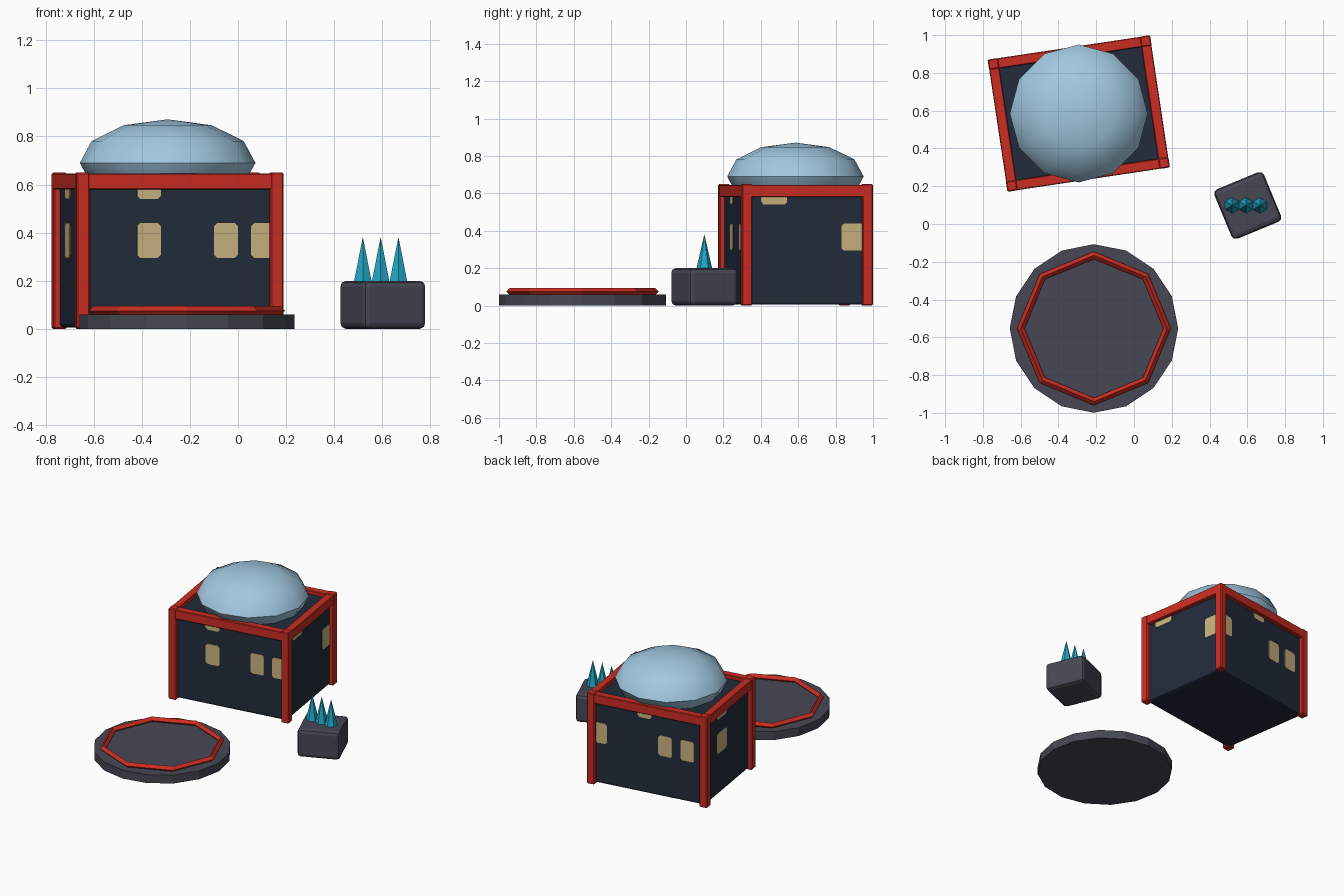
import bpy, bmesh, math
from mathutils import Matrix, Vector

if "Cube" in bpy.data.objects:
    bpy.data.objects.remove(bpy.data.objects["Cube"])


def material(name, rgb):
    m = bpy.data.materials.new(name)
    m.diffuse_color = (*rgb, 1)
    m.use_nodes = True
    m.node_tree.nodes["Principled BSDF"].inputs["Base Color"].default_value = m.diffuse_color
    return m


NAVY = material("navy wall", (0.015, 0.025, 0.043))
RED = material("red trim", (0.60, 0.026, 0.016))
BLUE = material("pale blue dome", (0.36, 0.58, 0.75))
SAND = material("warm window", (0.59, 0.45, 0.215))
GREY = material("dark grey stone", (0.061, 0.064, 0.087))
CYAN = material("cyan spike", (0.014, 0.38, 0.55))


def finish(bm, name, mat, matrix=Matrix()):
    bmesh.ops.recalc_face_normals(bm, faces=bm.faces)
    me = bpy.data.meshes.new(name)
    bm.to_mesh(me)
    bm.free()
    me.materials.append(mat)
    ob = bpy.data.objects.new(name, me)
    ob.matrix_world = matrix
    bpy.context.collection.objects.link(ob)
    return ob


def box(name, mat, size, centre, matrix=Matrix(), bevel=0.0, segments=1):
    bm = bmesh.new()
    bmesh.ops.create_cube(bm, size=1)
    bmesh.ops.scale(bm, vec=size, verts=bm.verts)
    bmesh.ops.translate(bm, vec=centre, verts=bm.verts)
    if bevel:
        bmesh.ops.bevel(bm, geom=bm.edges[:], offset=bevel, segments=segments,
                        profile=0.5, affect='EDGES')
    return finish(bm, name, mat, matrix)


def smooth(ob, degrees):
    bpy.ops.object.select_all(action='DESELECT')
    ob.select_set(True)
    bpy.context.view_layer.objects.active = ob
    bpy.ops.object.shade_smooth_by_angle(angle=math.radians(degrees))


# Building body, turned on the site
B = Matrix.Translation((-0.2925, 0.585, 0)) @ Matrix.Rotation(math.radians(8.55), 4, 'Z')
HX, HY, W = 0.407, 0.326, 0.056
box("building_body", NAVY, (2 * HX, 2 * HY, 0.615), (0, 0, 0.3125), B, 0.015, 2)

# Corner posts and top beams
for sx, nx in ((-1, "left"), (1, "right")):
    for sy, ny in ((-1, "front"), (1, "back")):
        box(f"{ny}_{nx}_post", RED, (W, W, 0.65), (sx * HX, sy * HY, 0.325), B, 0.006)
for s, nx, ny in ((-1, "left", "front"), (1, "right", "back")):
    box(f"{ny}_beam", RED, (2 * HX + W - 0.004, W - 0.002, 0.065), (0, s * HY, 0.6125), B, 0.004)
    box(f"{nx}_beam", RED, (W - 0.002, 2 * HY + W - 0.004, 0.065), (s * HX, 0, 0.6125), B, 0.004)


# Windows: thin plates with clipped corners, as (offset along wall, bottom, top)
def window(name, side, along, width, z0, z1):
    yaw, dist = {"front": (0, HY), "right": (90, HX), "back": (180, HY), "left": (270, HX)}[side]
    if side in ("back", "left"):
        along = -along
    h, c = width / 2, 0.013
    pts = [(-h + c, z0), (h - c, z0), (h, z0 + c), (h, z1 - c),
           (h - c, z1), (-h + c, z1), (-h, z1 - c), (-h, z0 + c)]
    bm = bmesh.new()
    f = bm.faces.new([bm.verts.new((along + x, -dist - 0.003, z)) for x, z in pts])
    r = bmesh.ops.extrude_face_region(bm, geom=[f])
    bmesh.ops.translate(bm, vec=(0, 0.005, 0),
                        verts=[v for v in r["geom"] if isinstance(v, bmesh.types.BMVert)])
    finish(bm, name, SAND, B @ Matrix.Rotation(math.radians(yaw), 4, 'Z'))


LOW, HIGH = (0.295, 0.44), (0.54, 0.60)
layout = {
    "front": (0.10, ((-0.127, LOW), (0.196, LOW), (0.352, LOW), (-0.127, HIGH))),
    "back": (0.10, ((-0.28, LOW), (-0.12, LOW), (0.35, LOW), (0.03, HIGH))),
    "right": (0.14, ((-0.177, HIGH), (0.257, LOW))),
    "left": (0.14, ((0.085, LOW), (0.085, HIGH))),
}
for side, (width, spots) in layout.items():
    for i, (along, zs) in enumerate(spots):
        window(f"{side}_window_{i + 1}", side, along, width, *zs)

# Flattened dome on the roof
bm = bmesh.new()
bmesh.ops.create_uvsphere(bm, u_segments=12, v_segments=6, radius=1)
bmesh.ops.scale(bm, vec=(0.365, 0.365, 0.181), verts=bm.verts)
dome = finish(bm, "roof_dome", BLUE, Matrix.Translation((-0.2925, 0.585, 0.69)))
smooth(dome, 40)

# Round landing pad
PAD = Vector((-0.212, -0.553, 0))
bm = bmesh.new()
bmesh.ops.create_cone(bm, cap_ends=True, segments=16, radius1=0.446, radius2=0.446, depth=0.06)
finish(bm, "landing_pad", GREY, Matrix.Translation(PAD + Vector((0, 0, 0.03))))

# Eight-sided ring with a diamond section
bm = bmesh.new()
N, R, r = 8, 0.387, 0.02
rings = []
for i in range(N):
    a = 2 * math.pi * i / N
    rings.append([bm.verts.new(((R + dr) * math.cos(a), (R + dr) * math.sin(a), dz))
                  for dr, dz in ((r, 0), (0, r), (-r, 0), (0, -r))])
for i in range(N):
    p, q = rings[i], rings[(i + 1) % N]
    for k in range(4):
        m = (k + 1) % 4
        bm.faces.new((p[k], q[k], q[m], p[m]))
finish(bm, "pad_ring", RED, Matrix.Translation(PAD + Vector((0, 0, 0.075))))

# Planter block and its three spikes
P = Matrix.Translation((0.602, 0.098, 0)) @ Matrix.Rotation(math.radians(22.5), 4, 'Z')
box("planter_block", GREY, (0.284, 0.284, 0.2), (0, 0, 0.1), P, 0.025, 2)
for i in range(3):
    bm = bmesh.new()
    bmesh.ops.create_cone(bm, cap_ends=True, segments=6, radius1=0.042, radius2=0, depth=0.184)
    finish(bm, f"spike_{i + 1}", CYAN,
           Matrix.Translation((0.519 + 0.074 * i, 0.098, 0.29)))
